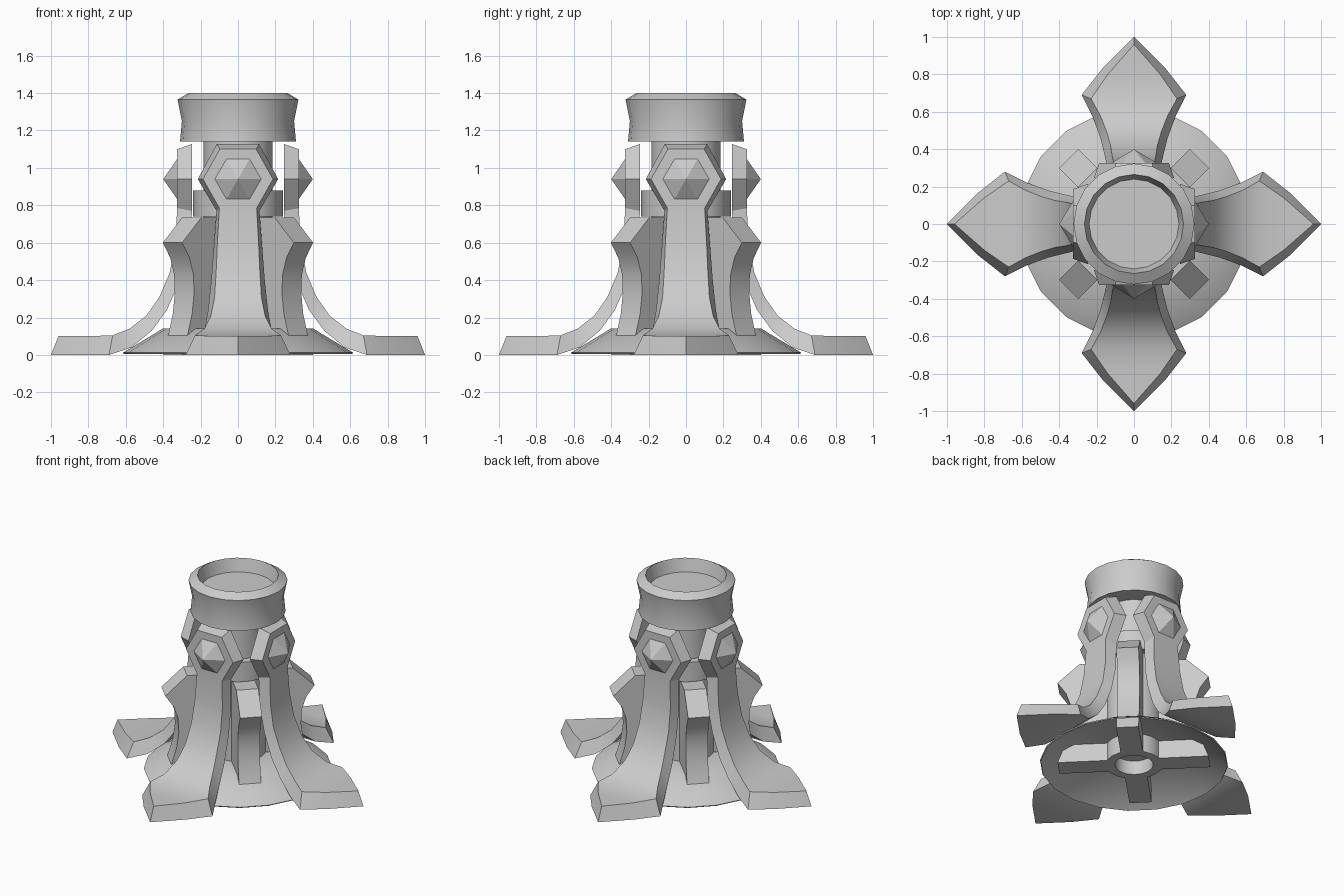
import bpy, bmesh
from math import sin, cos, pi, radians

cube = bpy.data.objects.get("Cube")
if cube:
    bpy.data.objects.remove(cube)

stone = bpy.data.materials.new("stone grey")
stone.use_nodes = True
stone.diffuse_color = (0.6, 0.6, 0.6, 1)
stone.node_tree.nodes["Principled BSDF"].inputs["Base Color"].default_value = (0.6, 0.6, 0.6, 1)


def finish(name, bm, turn=0.0, smooth=True):
    bmesh.ops.remove_doubles(bm, verts=bm.verts, dist=0.0005)
    bmesh.ops.recalc_face_normals(bm, faces=bm.faces)
    mesh = bpy.data.meshes.new(name)
    bm.to_mesh(mesh)
    bm.free()
    mesh.materials.append(stone)
    obj = bpy.data.objects.new(name, mesh)
    bpy.context.collection.objects.link(obj)
    obj.rotation_euler.z = turn
    if smooth:
        bpy.ops.object.select_all(action='DESELECT')
        obj.select_set(True)
        bpy.context.view_layer.objects.active = obj
        bpy.ops.object.shade_smooth_by_angle(angle=radians(32))
    return obj


def lathe(name, profile, sides=20):
    """Spin (radius, height) points around the z axis."""
    bm = bmesh.new()
    rings = [[bm.verts.new((r * cos(2 * pi * i / sides), r * sin(2 * pi * i / sides), z))
              for i in range(sides)] if r > 0 else [bm.verts.new((0, 0, z))]
             for r, z in profile]
    for a, b in zip(rings, rings[1:]):
        for i in range(sides):
            j = (i + 1) % sides
            corners = [a[i % len(a)], a[j % len(a)], b[j % len(b)], b[i % len(b)]]
            bm.faces.new(list(dict.fromkeys(corners)))
    return finish(name, bm)


# Central body
lathe("top_cup", [(0, 1.14), (0.31, 1.14), (0.3, 1.25), (0.323, 1.365),
                  (0.265, 1.4), (0.24, 1.31), (0, 1.31)])
lathe("column", [(0, 0.1), (0.125, 0.1), (0.125, 0), (0.185, 0), (0.185, 1.15)])
lathe("collar", [(0.18, 0.74), (0.24, 0.74), (0.24, 0.88), (0.18, 0.88)])
lathe("base_skirt", [(0.17, 0.13), (0.395, 0.13), (0.61, 0.005),
                     (0.615, 0.012), (0.4, 0.142), (0.17, 0.142)])

# Leg stations: front radius, height, half width, then the same for the back
LEG = [
    (0.96, 0.1, 0, 1, 0, 0),
    (0.8, 0.1, 0.14, 0.83, 0, 0.17),
    (0.67, 0.105, 0.23, 0.69, 0, 0.28),
    (0.58, 0.14, 0.18, 0.57, 0.04, 0.22),
    (0.49, 0.21, 0.145, 0.46, 0.13, 0.18),
    (0.42, 0.31, 0.125, 0.38, 0.24, 0.16),
    (0.365, 0.44, 0.117, 0.31, 0.4, 0.143),
    (0.335, 0.6, 0.11, 0.265, 0.57, 0.13),
    (0.325, 0.785, 0.1, 0.245, 0.77, 0.115),
    (0.325, 0.94, 0.187, 0.245, 0.94, 0.215),
    (0.325, 1.1, 0.097, 0.245, 1.128, 0.113),
]


def leg(name, turn):
    bm = bmesh.new()
    loops = []
    for fr, fz, fw, br, bz, bw in LEG:
        loops.append([bm.verts.new(p) for p in
                      ((fr, -fw, fz), (fr, fw, fz), (br, bw, bz), (br, -bw, bz))])
    for a, b in zip(loops, loops[1:]):
        for i in range(4):
            j = (i + 1) % 4
            bm.faces.new((a[i], a[j], b[j], b[i]))
    bm.faces.new(loops[-1])
    bmesh.ops.dissolve_degenerate(bm, dist=0.0005, edges=bm.edges)
    finish(name, bm, turn)


def stud(name, turn):
    # Six sided pyramid on the leg's head
    bm = bmesh.new()
    apex = bm.verts.new((0.4, 0, 0.94))
    ring = [bm.verts.new((0.323, 0.127 * cos(k * pi / 3), 0.94 + 0.127 * sin(k * pi / 3)))
            for k in range(6)]
    for k in range(6):
        bm.faces.new((ring[k], ring[(k + 1) % 6], apex))
    bm.faces.new(ring)
    finish(name, bm, turn, smooth=False)


# Buttress side outline as (radius, height)
BUTTRESS = [(0.16, 0), (0.495, 0), (0.45, 0.12), (0.42, 0.22), (0.405, 0.33),
            (0.41, 0.43), (0.44, 0.52), (0.495, 0.6), (0.35, 0.735), (0.16, 0.735)]


def buttress(name, turn):
    bm = bmesh.new()
    half = 0.073
    outline = bm.faces.new([bm.verts.new((r, -half, z)) for r, z in BUTTRESS])
    side = bmesh.ops.extrude_face_region(bm, geom=[outline])
    moved = [g for g in side["geom"] if isinstance(g, bmesh.types.BMVert)]
    bmesh.ops.translate(bm, verts=moved, vec=(0, 2 * half, 0))
    finish(name, bm, turn)


# Four legs on the axes, four buttresses on the diagonals
for n, place in enumerate(("left", "back", "right", "front")):
    leg(place + "_leg", n * pi / 2)
    stud(place + "_stud", n * pi / 2)
for n, place in enumerate(("back_left", "back_right", "front_right", "front_left")):
    buttress(place + "_buttress", n * pi / 2 + pi / 4)
